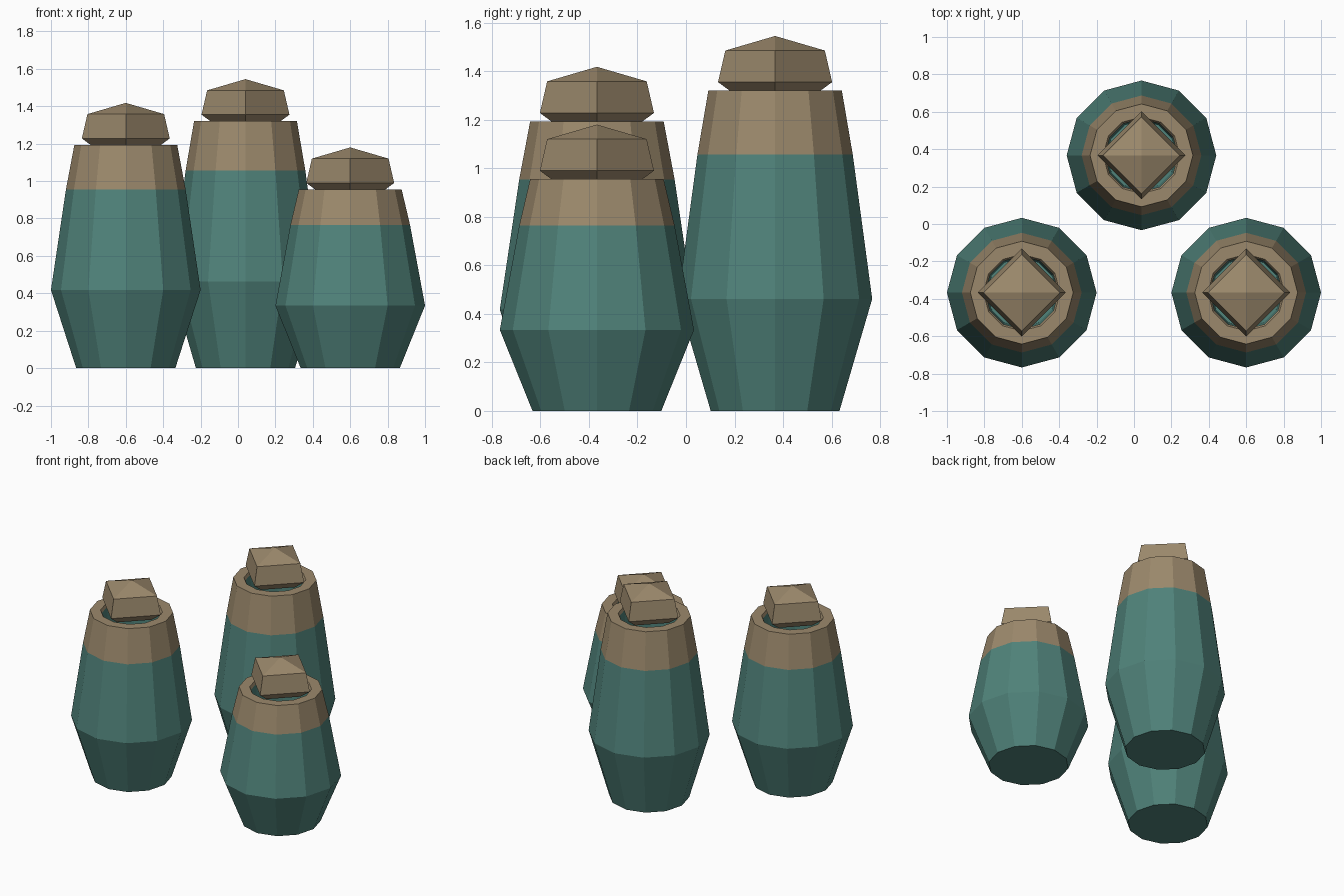
import bpy, bmesh
from math import cos, sin, tau

if "Cube" in bpy.data.objects:
    bpy.data.objects.remove(bpy.data.objects["Cube"])


def material(name, color):
    m = bpy.data.materials.new(name)
    m.diffuse_color = (*color, 1)
    m.use_nodes = True
    m.node_tree.nodes["Principled BSDF"].inputs["Base Color"].default_value = m.diffuse_color
    return m


TEAL = material("teal_glaze", (0.08, 0.225, 0.195))
TAN = material("tan_clay", (0.33, 0.25, 0.15))


def lathe(name, profile, sides, location, bands):
    """Spin (radius, z) points into a flat-faced solid; bands = material index per strip."""
    bm = bmesh.new()
    rings = []
    for r, z in profile:
        if r == 0:
            rings.append([bm.verts.new((0, 0, z))] * sides)
        else:
            rings.append([bm.verts.new((r * cos(tau * i / sides), r * sin(tau * i / sides), z))
                          for i in range(sides)])
    for a, b, mat in zip(rings, rings[1:], bands):
        for i in range(sides):
            j = (i + 1) % sides
            corners = list(dict.fromkeys((a[i], a[j], b[j], b[i])))
            bm.faces.new(corners).material_index = mat
    # close flat ends
    if profile[0][0] > 0:
        bm.faces.new(rings[0][::-1]).material_index = bands[0]
    if profile[-1][0] > 0:
        bm.faces.new(rings[-1]).material_index = bands[-1]
    bmesh.ops.recalc_face_normals(bm, faces=bm.faces)
    mesh = bpy.data.meshes.new(name)
    bm.to_mesh(mesh)
    bm.free()
    mesh.materials.append(TEAL)
    mesh.materials.append(TAN)
    ob = bpy.data.objects.new(name, mesh)
    ob.location = location
    bpy.context.collection.objects.link(ob)
    return ob


def jar(label, x, y, h):
    # hollow body: belly, tan shoulder band, flat rim, inner wall
    body = [(0.265, 0), (0.4, 0.35 * h), (0.32, 0.8 * h), (0.275, h),
            (0.205, h), (0.195, h - 0.02), (0.185, 0.3 * h)]
    lathe(label + "_jar_body", body, 12, (x, y, 0), [0, 0, 1, 1, 1, 0])
    # four-sided stopper with pyramid top
    lid = [(0.16, -0.02), (0.235, 0.035), (0.205, 0.165), (0, 0.225)]
    lathe(label + "_jar_lid", lid, 4, (x, y, h), [1, 1, 1])


jar("left", -0.6, -0.367, 1.193)
jar("back", 0.04, 0.367, 1.32)
jar("right", 0.6, -0.367, 0.955)
